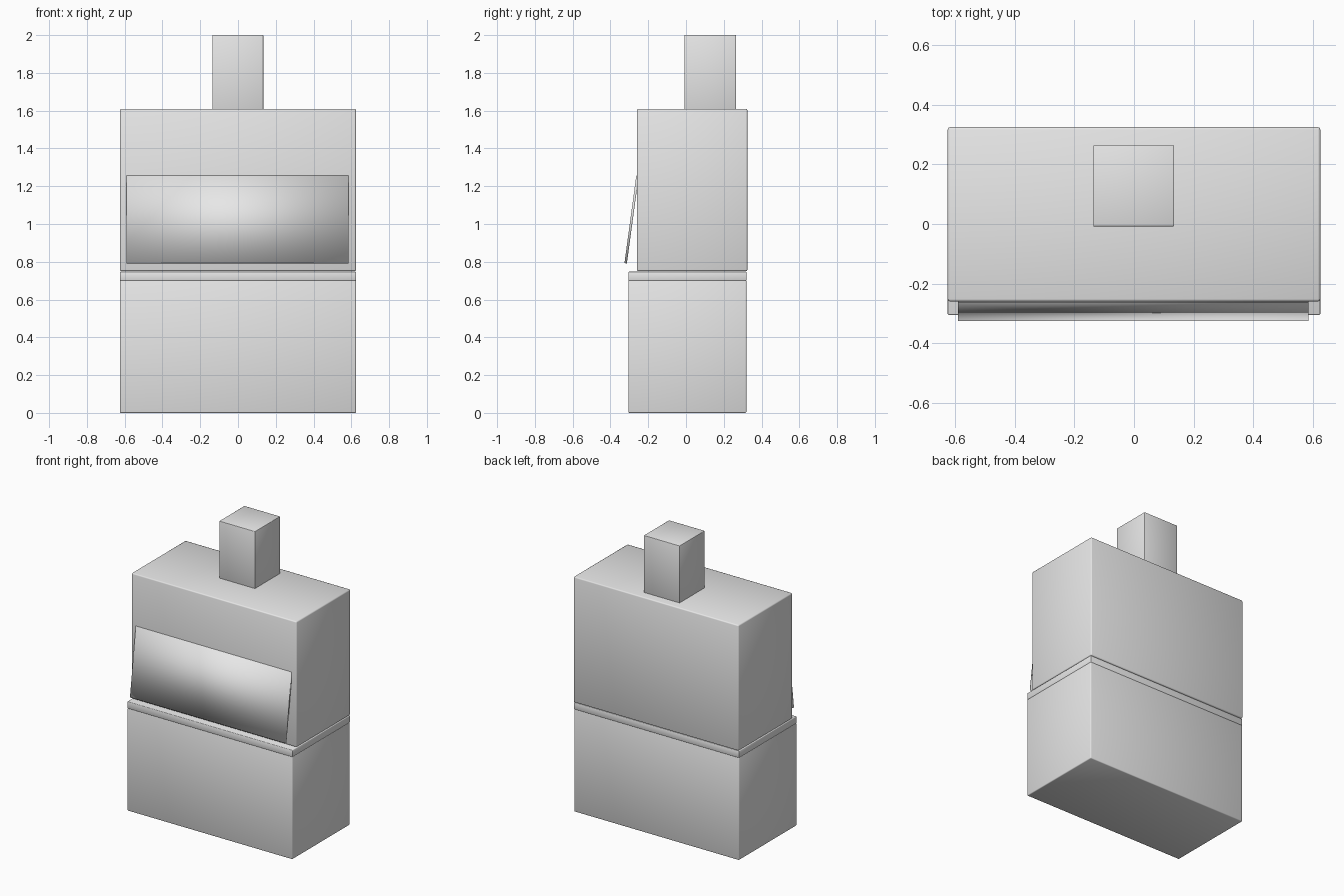
import bpy, math

if "Cube" in bpy.data.objects:
    bpy.data.objects.remove(bpy.data.objects["Cube"])

# Single pale grey for the whole unit
grey = bpy.data.materials.new("light_grey")
grey.diffuse_color = (0.8, 0.8, 0.8, 1)
grey.use_nodes = True
grey.node_tree.nodes["Principled BSDF"].inputs["Base Color"].default_value = grey.diffuse_color


def box(name, x, y, z, bevel=0.0):
    """Box from (min, max) ranges, with an optional small rounded edge."""
    bpy.ops.mesh.primitive_cube_add(size=1)
    ob = bpy.context.object
    ob.name = name
    ob.location = [(r[0] + r[1]) / 2 for r in (x, y, z)]
    ob.scale = [r[1] - r[0] for r in (x, y, z)]
    bpy.ops.object.transform_apply(location=False, rotation=False, scale=True)
    ob.data.materials.append(grey)
    if bevel:
        m = ob.modifiers.new("edge", "BEVEL")
        m.width = bevel
        m.segments = 2
        bpy.ops.object.modifier_apply(modifier="edge")
        bpy.ops.object.shade_smooth_by_angle(angle=math.radians(50))
    return ob


W = (-0.625, 0.625)

# Lower cupboard and worktop
box("base_cabinet", W, (-0.305, 0.32), (0.0, 0.703), 0.006)
box("worktop", W, (-0.305, 0.32), (0.70, 0.748), 0.004)

# Enclosure and exhaust duct
box("hood_body", W, (-0.26, 0.325), (0.75, 1.61), 0.008)
box("exhaust_duct", (-0.136, 0.134), (-0.008, 0.264), (1.60, 2.0), 0.002)

# Tilted sash panel on the front, softly shaded
tilt = math.atan2(0.063, 0.465)
sash = box("sash_panel", (-0.59, 0.586), (-0.0065, 0.0065), (-0.234, 0.234))
sash.location = (-0.002, -0.288, 1.024)
sash.rotation_euler.x = -tilt
for p in sash.data.polygons:
    p.use_smooth = True
